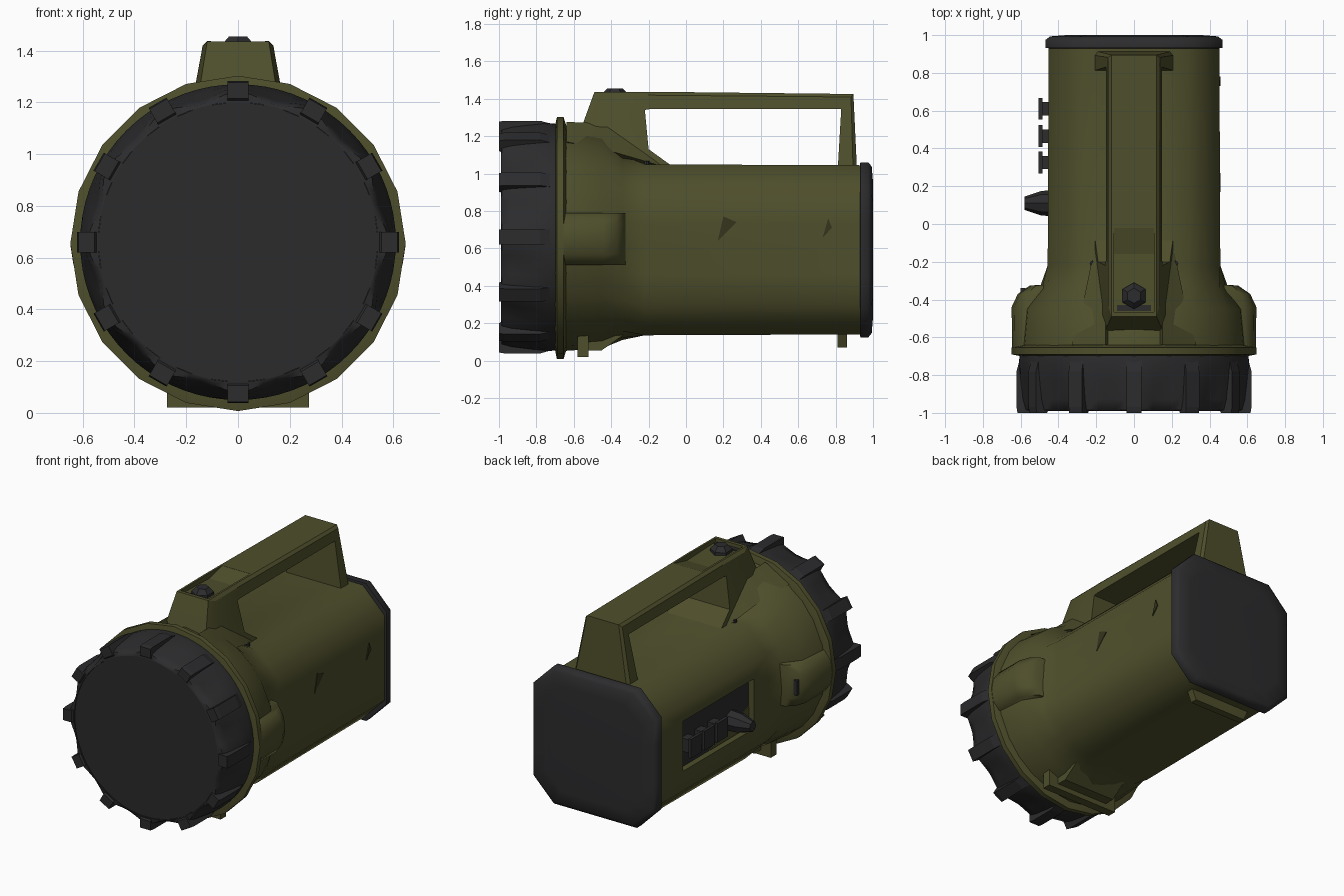
import bpy, bmesh, math
from math import sin, cos, pi, radians

if "Cube" in bpy.data.objects:
    bpy.data.objects.remove(bpy.data.objects["Cube"])


def colour(name, rgb):
    m = bpy.data.materials.new(name)
    m.diffuse_color = (*rgb, 1)
    m.use_nodes = True
    m.node_tree.nodes["Principled BSDF"].inputs["Base Color"].default_value = m.diffuse_color
    return m


OLIVE = colour("olive", (0.077, 0.077, 0.025))
DARK_OLIVE = colour("dark olive", (0.035, 0.035, 0.012))
BLACK = colour("black rubber", (0.025, 0.025, 0.027))
LENS = colour("dark lens", (0.024, 0.024, 0.024))


def mesh(name, verts, faces, mat, smooth=None):
    bm = bmesh.new()
    vs = [bm.verts.new(v) for v in verts]
    for f in faces:
        bm.faces.new([vs[i] for i in f])
    bmesh.ops.recalc_face_normals(bm, faces=bm.faces)
    me = bpy.data.meshes.new(name)
    bm.to_mesh(me)
    bm.free()
    me.materials.append(mat)
    ob = bpy.data.objects.new(name, me)
    bpy.context.collection.objects.link(ob)
    if smooth:
        bpy.ops.object.select_all(action='DESELECT')
        ob.select_set(True)
        bpy.context.view_layer.objects.active = ob
        bpy.ops.object.shade_smooth_by_angle(angle=radians(smooth))
    return ob


def loft(name, rings, mat, smooth=None):
    """Skin equal-length rings of points and close both ends."""
    n = len(rings[0])
    verts = [p for r in rings for p in r]
    faces = [(k * n + i, k * n + (i + 1) % n, (k + 1) * n + (i + 1) % n, (k + 1) * n + i)
             for k in range(len(rings) - 1) for i in range(n)]
    faces += [tuple(range(n)), tuple(range((len(rings) - 1) * n, len(rings) * n))]
    return mesh(name, verts, faces, mat, smooth)


def box(name, x0, x1, y0, y1, z0, z1, mat):
    return loft(name, [[(x0, y, z0), (x1, y, z0), (x1, y, z1), (x0, y, z1)] for y in (y0, y1)], mat)


def section(y, cz, size, roundness, diagonal=1.18):
    """Cross-section between a chamfered square (0) and a circle (1)."""
    corner = math.degrees(math.atan(diagonal * math.sqrt(2) - 1))
    pts = []
    for q in range(4):
        for d in (0, corner / 2, corner, 45, 90 - corner, 90 - corner / 2):
            a = radians(d)
            octa = min(1 / max(cos(a), 1e-6), 1 / max(sin(a), 1e-6), diagonal / cos(a - pi / 4))
            r = size * (octa * (1 - roundness) + roundness)
            a += q * pi / 2
            pts.append((r * cos(a), y, cz + r * sin(a)))
    return pts


def disc(y, cz, r, n=20):
    return [(r * cos(2 * pi * i / n), y, cz + r * sin(2 * pi * i / n)) for i in range(n)]


def cut(target, cutter):
    cutter.hide_render = True
    cutter.hide_viewport = True
    m = target.modifiers.new("recess", 'BOOLEAN')
    m.operation = 'DIFFERENCE'
    m.object = cutter
    m.solver = 'EXACT'


# Housing: chamfered square flaring into a round head
body = loft("body", [section(y, c, s, r, 1.16) for y, c, s, r in (
    (0.95, 0.592, 0.452, 0), (-0.22, 0.592, 0.457, 0), (-0.34, 0.61, 0.50, 0.6),
    (-0.45, 0.65, 0.585, 1), (-0.67, 0.655, 0.605, 1))], OLIVE, 60)
loft("collar", [disc(y, 0.655, s) for y, s in
                ((-0.64, 0.60), (-0.655, 0.648), (-0.69, 0.648), (-0.70, 0.60))], OLIVE, 40)

# Rear cap with a soft edge
loft("rear_cap", [section(y, 0.592, s, 0) for y, s in
                  ((0.93, 0.45), (0.932, 0.468), (0.975, 0.468), (0.993, 0.445), (1.0, 0.36))],
     BLACK, 60)


# Front bezel, scalloped between its grips
def bezel_ring(y, r, dip):
    n = 72
    radii = [(2 * pi * i / n, r - dip * (0.5 - 0.5 * cos(12 * 2 * pi * i / n))) for i in range(n)]
    return [(q * cos(a), y, 0.66 + q * sin(a)) for a, q in radii]


loft("bezel", [bezel_ring(*p) for p in (
    (-0.69, 0.605, 0), (-0.74, 0.61, 0), (-0.82, 0.605, 0.015), (-0.93, 0.595, 0.03),
    (-0.985, 0.58, 0.03), (-0.99, 0.54, 0), (-0.975, 0.54, 0))], BLACK, 60)
loft("lens", [disc(y, 0.66, 0.543, 24) for y in (-0.97, -0.985)], LENS)
grip = ((0.545, -0.985), (0.555, -1.0), (0.617, -1.0), (0.622, -0.97),
        (0.622, -0.78), (0.60, -0.70), (0.545, -0.70))
for k in range(12):
    a = k * pi / 6
    loft(f"bezel_grip_{k + 1}", [[(r * cos(a) - t * sin(a), y, 0.66 + r * sin(a) + t * cos(a))
                                 for r, y in grip] for t in (-0.04, 0.04)], BLACK)

# Handle: paired outer and inner (y, z) stations, wider near the body, chamfered along the top
stations = (((-0.64, 1.0), (-0.02, 1.0)), ((-0.55, 1.27), (-0.20, 1.13)),
            ((-0.49, 1.435), (-0.22, 1.34)), ((-0.19, 1.437), (-0.19, 1.345)),
            ((0.895, 1.425), (0.83, 1.345)), ((0.915, 1.0), (0.81, 1.0)))


def handle_ring(outer, inner):
    def width(z):
        return 0.137 + max(0, 1.41 - z) * 0.19
    t = 0.2
    edge = tuple(o + (i - o) * t for o, i in zip(outer, inner))
    return [(s * w, y, z) for s, w, (y, z) in (
        (-1, width(outer[1]) - 0.018, outer), (1, width(outer[1]) - 0.018, outer),
        (1, width(edge[1]), edge), (1, width(inner[1]), inner),
        (-1, width(inner[1]), inner), (-1, width(edge[1]), edge))]


handle = loft("handle", [handle_ring(o, i) for o, i in stations], OLIVE, 25)
cut(handle, loft("switch_recess_cutter", [[(x, y, z) for y, z in (
    (-0.47, 1.5), (-0.465, 1.41), (-0.16, 1.40), (-0.02, 1.434), (-0.02, 1.5))]
    for x in (-0.105, 0.105)], OLIVE))

lug = ((0.40, -0.66), (0.645, -0.66), (0.648, -0.44), (0.615, -0.37), (0.55, -0.325), (0.40, -0.32))
for s, side in ((-1, "left"), (1, "right")):
    # Fillet where the handle runs into the head
    loft(f"handle_fillet_{side}", [
        [(s * 0.15, -0.64, 1.275), (s * 0.33, -0.64, 1.17), (s * 0.1, -0.64, 1.1)],
        [(s * 0.15, -0.42, 1.27), (s * 0.27, -0.42, 1.125), (s * 0.1, -0.42, 1.05)],
        [(s * 0.15, -0.18, 1.09), (s * 0.21, -0.13, 1.04), (s * 0.1, -0.18, 1.0)]], OLIVE, 70)
    # Rounded lug on the side of the head
    loft(f"side_lug_{side}", [[(s * (0.40 + (x - 0.40) * f), y, z) for x, y in lug]
                             for z, f in ((0.51, 0.78), (0.57, 0.95), (0.65, 1), (0.73, 0.95), (0.79, 0.78))],
         OLIVE, 60)
    # Small screw on the shoulder
    loft(f"shoulder_screw_{side}", [[(s * 0.22 + 0.015 * cos(i * pi / 4), -0.21 + 0.015 * sin(i * pi / 4), z)
                                    for i in range(8)] for z in (1.0, 1.068)], BLACK)
box("lug_slot", -0.60, -0.575, -0.36, -0.338, 0.60, 0.70, BLACK)

# Switch on the handle
loft("switch_button", [[(r * cos(i * pi / 3 + pi / 6), -0.38 + r * sin(i * pi / 3 + pi / 6), z)
                        for i in range(6)] for r, z in ((0.07, 1.39), (0.07, 1.425), (0.04, 1.455))], BLACK)
box("switch_base", -0.09, 0.09, -0.46, -0.43, 1.40, 1.416, BLACK)

# Feet
box("front_foot", -0.275, 0.275, -0.58, -0.52, 0.02, 0.2, OLIVE)
loft("front_foot_gusset", [[(x, -0.58, 0.055), (x, -0.45, 0.055), (x, -0.33, 0.14), (x, -0.5, 0.2)]
                           for x in (-0.2, 0.2)], OLIVE)
loft("rear_foot", [[(-0.2, y, 0.07), (0.2, y, 0.07), (0.24, y, 0.16), (-0.24, y, 0.16)]
                   for y in (0.81, 0.86)], OLIVE)

# Control panel recessed in the left side
Y0, Y1, Z0, Z1 = -0.08, 0.68, 0.435, 0.775
cut(body, box("panel_recess_cutter", -0.6, -0.40, Y0, Y1, Z0, Z1, OLIVE))
box("panel_floor", -0.415, -0.395, Y0 + 0.002, Y1 - 0.002, Z0 + 0.002, Z1 - 0.002, BLACK)
loft("panel_floor_patch", [[(x, 0.35, 0.44), (x, -0.075, 0.44), (x, -0.075, 0.58)]
                           for x in (-0.421, -0.414)], OLIVE)
for k, y in enumerate((0.325, 0.465, 0.61)):
    box(f"panel_button_{k + 1}", -0.505, -0.485, y - 0.058, y + 0.058, 0.53, 0.66, BLACK)
    box(f"panel_button_stem_{k + 1}", -0.487, -0.41, y - 0.035, y + 0.035, 0.55, 0.64, BLACK)
loft("panel_knob", [[(x, 0.11 + r * cos(i * pi / 4), 0.555 + r * sin(i * pi / 4)) for i in range(8)]
                    for x, r in ((-0.41, 0.07), (-0.49, 0.065), (-0.58, 0.035))], BLACK)

# Small triangular notches on the right side
for k, tri in enumerate((((0.20, 0.77), (0.27, 0.74), (0.17, 0.64)),
                         ((0.76, 0.76), (0.78, 0.71), (0.73, 0.655)))):
    loft(f"side_notch_{k + 1}", [[(x, y, z) for y, z in tri] for x in (0.45, 0.459)], DARK_OLIVE)
